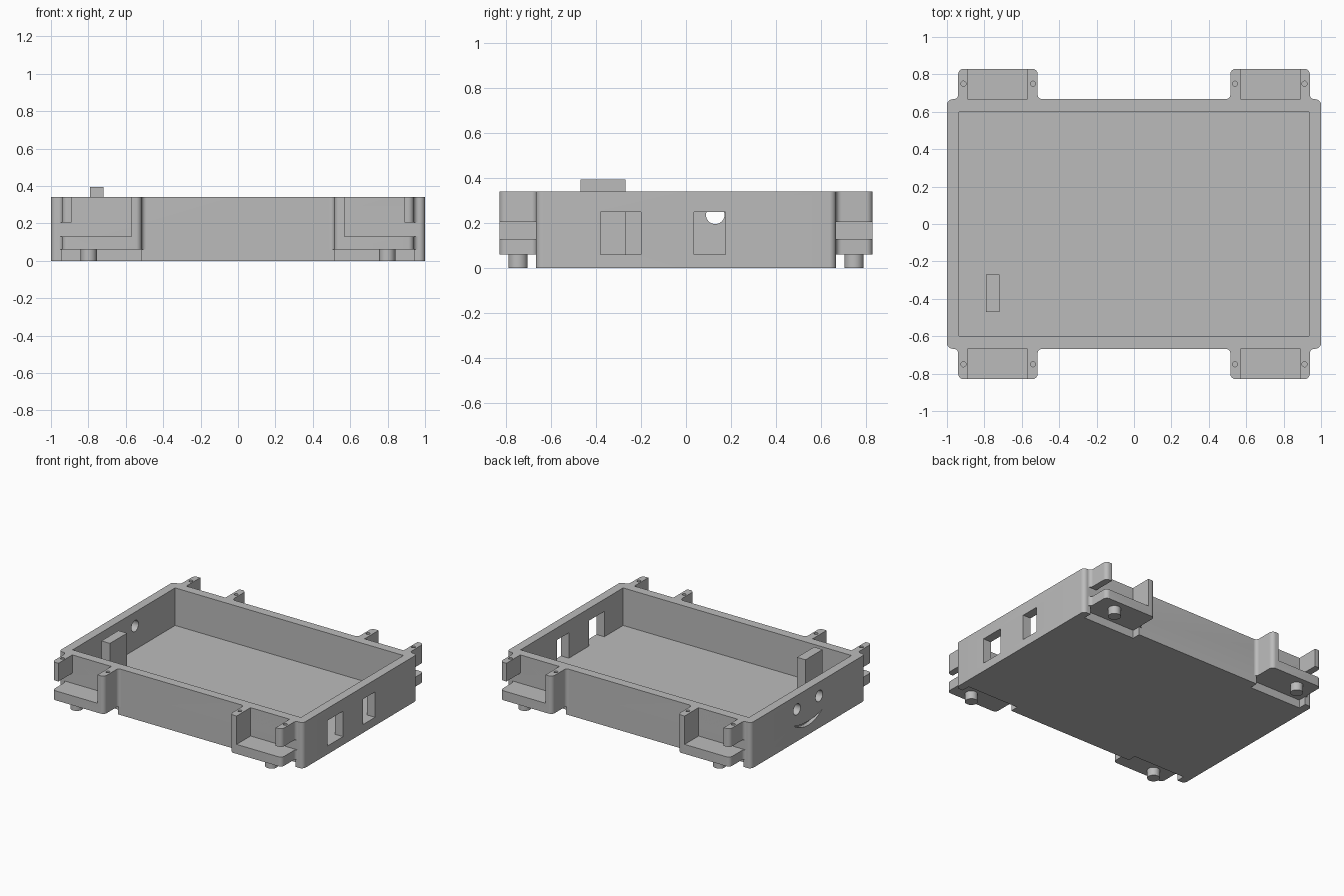
import bpy, bmesh
from math import sin, cos, pi
from mathutils import Vector

cube = bpy.data.objects.get("Cube")
if cube:
    bpy.data.objects.remove(cube, do_unlink=True)

grey = bpy.data.materials.new("plain grey")
grey.use_nodes = True
grey.diffuse_color = (0.5, 0.5, 0.5, 1)
grey.node_tree.nodes["Principled BSDF"].inputs["Base Color"].default_value = grey.diffuse_color

WALL_Y, TOP, FLOOR = 0.667, 0.34, 0.062


def prism(name, pts, lo, hi, axis="z"):
    """Extrude a closed outline along z (outline in x, y) or x (outline in y, z)."""
    place = (lambda a, b, h: (a, b, h)) if axis == "z" else (lambda a, b, h: (h, a, b))
    bm = bmesh.new()
    ends = [[bm.verts.new(place(a, b, h)) for a, b in pts] for h in (lo, hi)]
    for ring in ends:
        bm.faces.new(ring)
    n = len(pts)
    for i in range(n):
        j = (i + 1) % n
        bm.faces.new((ends[0][i], ends[0][j], ends[1][j], ends[1][i]))
    bmesh.ops.recalc_face_normals(bm, faces=bm.faces)
    mesh = bpy.data.meshes.new(name)
    bm.to_mesh(mesh)
    bm.free()
    mesh.materials.append(grey)
    ob = bpy.data.objects.new(name, mesh)
    bpy.context.collection.objects.link(ob)
    return ob


def box(name, x0, x1, y0, y1, z0, z1):
    return prism(name, [(x0, y0), (x1, y0), (x1, y1), (x0, y1)], z0, z1)


def circle(a, b, r, n=32):
    return [(a + r * cos(2 * pi * i / n), b + r * sin(2 * pi * i / n)) for i in range(n)]


def rounded(corners, steps=8):
    """Outline from (x, y, radius) corners, each square corner filleted."""
    out = []
    for i, (x, y, r) in enumerate(corners):
        p = Vector((x, y))
        if r == 0:
            out.append((x, y))
            continue
        d1 = (Vector(corners[i - 1][:2]) - p).normalized()
        d2 = (Vector(corners[(i + 1) % len(corners)][:2]) - p).normalized()
        c = p + r * (d1 + d2)
        for k in range(steps + 1):
            t = pi / 2 * k / steps
            out.append(tuple(c - r * (d2 * cos(t) + d1 * sin(t))))
    return out


def apply(ob, mod):
    bpy.ops.object.select_all(action="DESELECT")
    bpy.context.view_layer.objects.active = ob
    ob.select_set(True)
    bpy.ops.object.modifier_apply(modifier=mod.name)


def mirror(ob):
    mod = ob.modifiers.new("mirror", "MIRROR")
    mod.use_axis = (True, True, False)
    apply(ob, mod)
    return ob


def cut(ob, cutter):
    cutter.hide_render = True
    mod = ob.modifiers.new("cut", "BOOLEAN")
    mod.operation = "DIFFERENCE"
    mod.solver = "EXACT"
    mod.object = cutter
    apply(ob, mod)
    bpy.data.objects.remove(cutter, do_unlink=True)


def smooth(ob):
    bpy.ops.object.select_all(action="DESELECT")
    bpy.context.view_layer.objects.active = ob
    ob.select_set(True)
    bpy.ops.object.shade_smooth_by_angle(angle=pi / 6)


# Open tray with rounded outer corners
R = 0.03
tray = prism("tray", rounded([(-1, -WALL_Y, R), (1, -WALL_Y, R), (1, WALL_Y, R), (-1, WALL_Y, R)]), 0, TOP)
cut(tray, box("cavity", -0.935, 0.935, -0.6, 0.6, FLOOR, 1))

# Notches under the brackets
cut(tray, mirror(box("notch", 0.515, 0.94, 0.605, 0.8, -0.1, 0.06)))

# Two windows in the left wall
for y0, y1 in ((-0.38, -0.2), (0.035, 0.175)):
    cut(tray, box("window", 0.9, 1.1, y0, y1, FLOOR, 0.25))

# Two round holes and an engraved crescent in the right wall
for y in (-0.13, 0.13):
    cut(tray, prism("round_hole", circle(y, 0.237, 0.041), -1.1, -0.9, "x"))
N = 16
ts = [-1 + 2 * i / N for i in range(N + 1)]
lower = [(0.165 * t, 0.07 + 0.055 * t * t) for t in ts]
upper = [(0.165 * t, 0.1 + 0.025 * t * t) for t in ts[-2:0:-1]]
cut(tray, prism("crescent", lower + upper, -1.1, -0.97, "x"))
smooth(tray)

# Upright block inside the tray
box("upright_block", -0.79, -0.72, -0.47, -0.27, FLOOR - 0.01, 0.395)

# Corner brackets: shelf, inner arm and shorter outer arm
outline = rounded([
    (0.489, 0.655, 0), (0.489, WALL_Y, 0), (0.515, WALL_Y, 0.025), (0.515, 0.83, R),
    (0.94, 0.83, R), (0.94, WALL_Y, 0.025), (0.966, WALL_Y, 0), (0.966, 0.655, 0)])
brackets = prism("corner_brackets", outline, 0.06, TOP)
cut(brackets, box("slot", 0.57, 0.89, WALL_Y, 1, 0.13, 1))
cut(brackets, box("side_gap", 0.85, 1.1, WALL_Y, 1, 0.13, 0.205))
for x in (0.54, 0.912):
    cut(brackets, prism("screw_hole", circle(x, 0.75, 0.014, 16), 0.225, 0.5))
mirror(brackets)
smooth(brackets)

# Round pegs under the brackets
pegs = mirror(prism("pegs", circle(0.798, 0.747, 0.043), 0, 0.07))
smooth(pegs)
